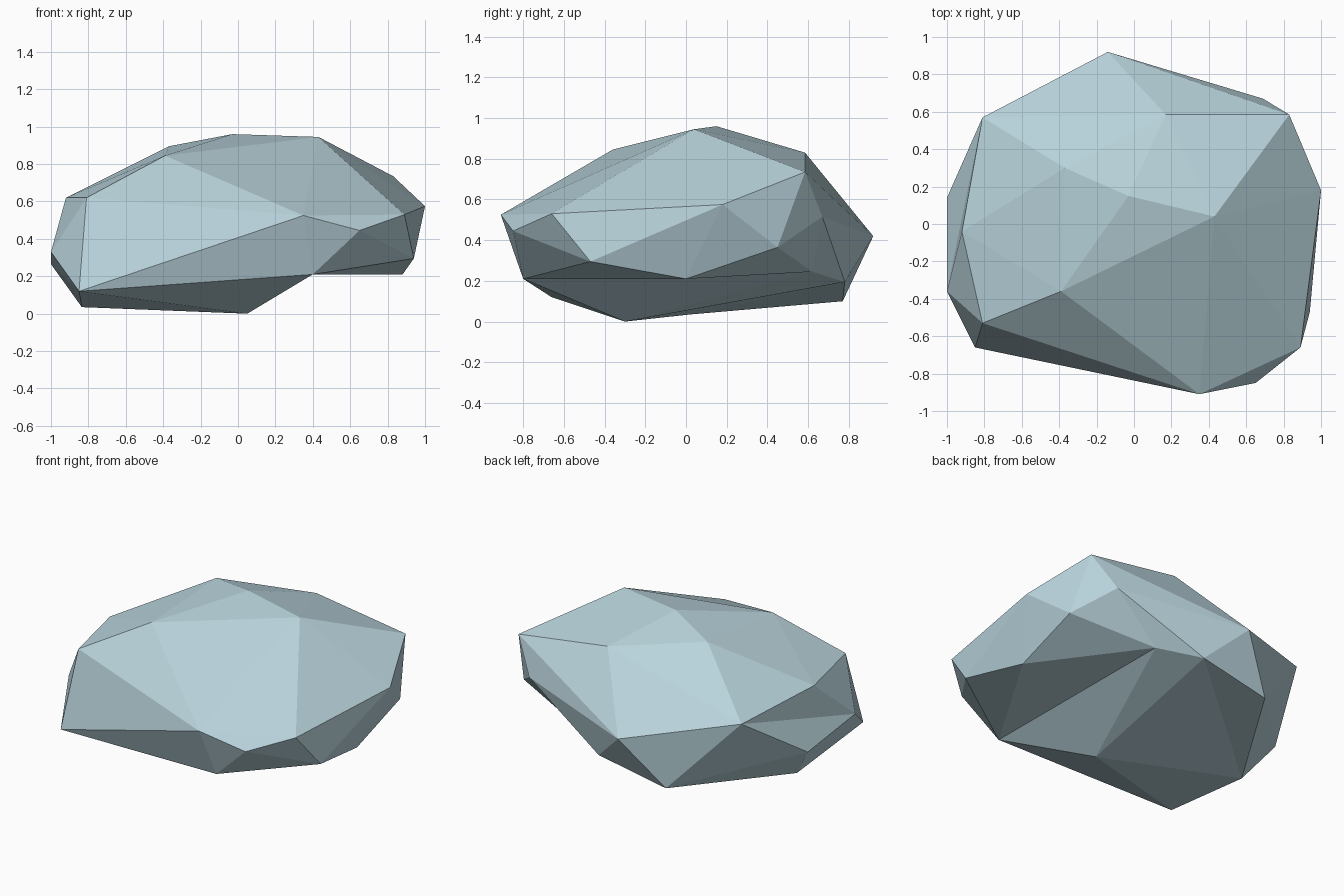
import bpy
import bmesh

# Remove the default object
default_cube = bpy.data.objects.get("Cube")
if default_cube:
    bpy.data.objects.remove(default_cube, do_unlink=True)

# Corners of the boulder, grouped by height
CORNERS = {
    # crown
    "peak": (-.03, .15, .96),
    "crown_left": (.43, .04, .945),
    "crown_back": (-.37, .3, .895),
    "crown_front": (-.39, -.36, .845),
    "ridge_back": (.17, .585, .83),
    "ridge_corner": (.83, .585, .735),
    # shoulder
    "shoulder_front_left": (.89, -.66, .53),
    "shoulder_front": (.35, -.91, .525),
    "shoulder_front_right": (-.81, -.53, .62),
    "shoulder_right": (-.92, -.04, .62),
    "shoulder_back_right": (-.81, .57, .565),
    "shoulder_back": (-.14, .92, .42),
    "shoulder_back_left": (.69, .67, .515),
    "shoulder_left": (1, .18, .575),
    # waist
    "waist_front_left": (.94, -.47, .295),
    "waist_front": (.65, -.85, .445),
    "waist_left": (.88, 0, .21),
    "waist_back_left": (.885, .45, .365),
    "waist_right_front": (-1, -.36, .33),
    "waist_right_back": (-1, .14, .265),
    # underside
    "under_front": (.4, -.8, .21),
    "under_front_right": (-.85, -.66, .12),
    "under_right": (-.835, .02, .035),
    "under_back_right": (-.39, .77, .1),
    "under_back": (.1, .78, .195),
    "foot": (.05, -.3, 0),
}
HOLLOW = (.35, .62, .245)

bm = bmesh.new()
corner = {name: bm.verts.new(co) for name, co in CORNERS.items()}

# Main mass: one faceted shell around all corners
bmesh.ops.convex_hull(bm, input=list(bm.verts))
corner["hollow"] = bm.verts.new(HOLLOW)


def refold(ring_names, hub_name):
    """Replace the facets inside a ring by a fan around the hub."""
    ring = [corner[n] for n in ring_names]
    hub = corner[hub_name]
    inside = [f for f in bm.faces if all(v in ring for v in f.verts)]
    bmesh.ops.delete(bm, geom=inside, context='FACES')
    for a, b in zip(ring, ring[1:] + ring[:1]):
        if hub not in (a, b):
            bm.faces.new((hub, a, b))


# Hollow under the back left
refold(["under_front", "waist_front_left", "waist_left", "waist_back_left",
        "shoulder_back_left", "under_back", "foot"], "hollow")
refold(["under_front", "waist_front_left", "waist_left", "hollow"],
       "under_front")

# Shallow creases under the back and on the right side
refold(["foot", "under_right", "under_back_right", "under_back"],
       "under_back")
refold(["shoulder_right", "waist_right_front", "waist_right_back",
        "shoulder_back_right"], "waist_right_front")

# Clean up and face outwards
loose = [v for v in bm.verts if not v.link_faces]
bmesh.ops.delete(bm, geom=loose, context='VERTS')
bmesh.ops.recalc_face_normals(bm, faces=list(bm.faces))
for face in bm.faces:
    face.smooth = False

mesh = bpy.data.meshes.new("boulder")
bm.to_mesh(mesh)
bm.free()
boulder = bpy.data.objects.new("boulder", mesh)
bpy.context.collection.objects.link(boulder)

# Pale blue stone
color = (.48, .65, .71, 1)
stone = bpy.data.materials.new("pale_blue_stone")
stone.use_nodes = True
stone.diffuse_color = color
for node in stone.node_tree.nodes:
    if node.type == 'BSDF_PRINCIPLED':
        node.inputs["Base Color"].default_value = color
mesh.materials.append(stone)
